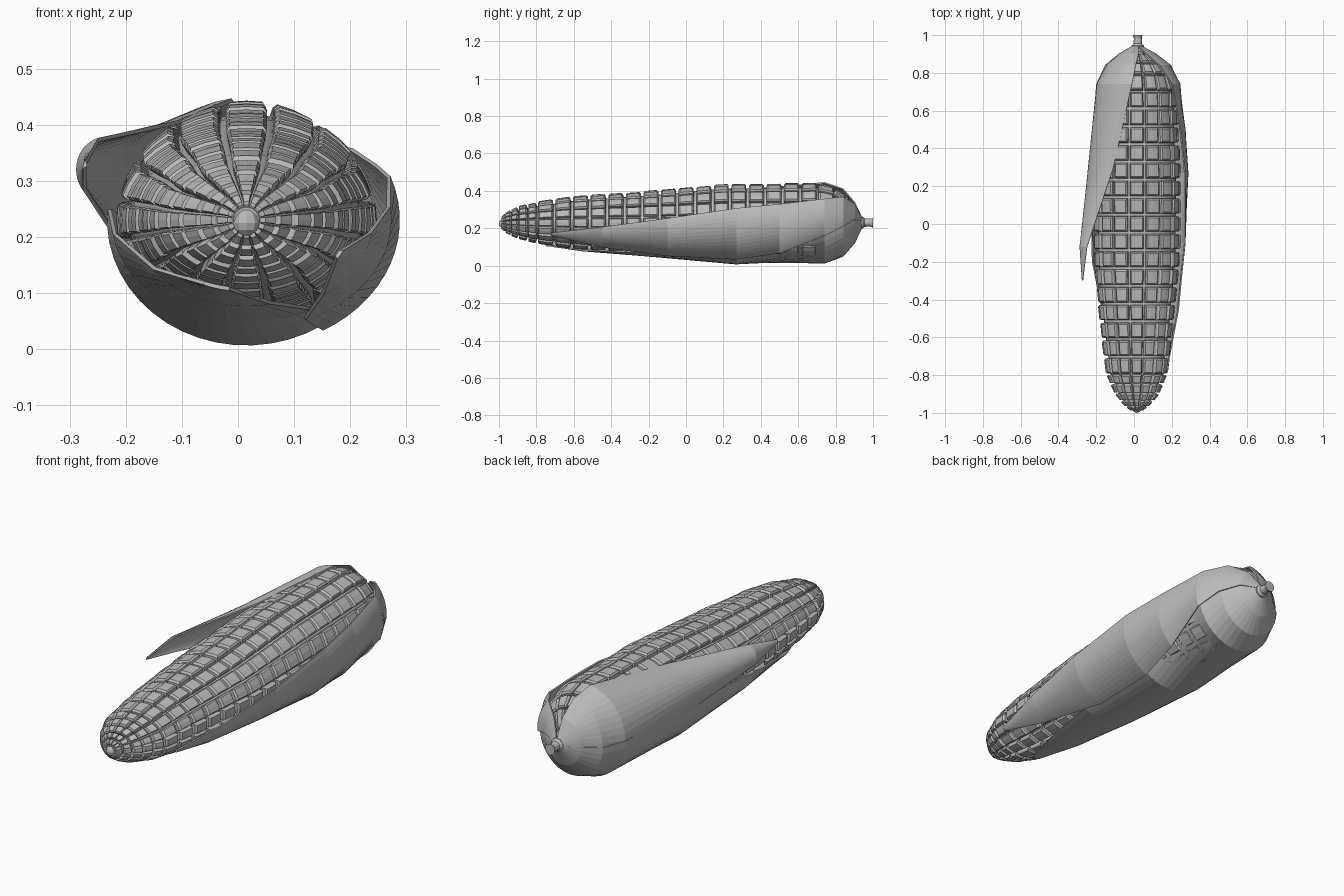
import bpy, bmesh, random
from math import sin, cos, radians, pi, hypot

random.seed(4)
cube = bpy.data.objects.get("Cube")
if cube:
    bpy.data.objects.remove(cube)

CX, CZ = 0.015, 0.23
ROWS = 16

grey = bpy.data.materials.new("plain grey")
grey.use_nodes = True
grey.diffuse_color = (0.5, 0.5, 0.5, 1)
grey.node_tree.nodes["Principled BSDF"].inputs["Base Color"].default_value = (0.5, 0.5, 0.5, 1)


def make_object(name, bm):
    bmesh.ops.recalc_face_normals(bm, faces=bm.faces)
    mesh = bpy.data.meshes.new(name)
    bm.to_mesh(mesh)
    bm.free()
    mesh.materials.append(grey)
    ob = bpy.data.objects.new(name, mesh)
    bpy.context.collection.objects.link(ob)
    return ob


def loft(bm, rings, closed):
    """Skin a list of equal-length point rings."""
    rows = [[bm.verts.new(p) for p in ring] for ring in rings]
    n = len(rows[0])
    for a, b in zip(rows, rows[1:]):
        for i in range(n if closed else n - 1):
            j = (i + 1) % n
            bm.faces.new((a[i], a[j], b[j], b[i]))
    return rows


# Outer cob profile: y, half width, half height
PROFILE = [(-0.99, 0.03, 0.03), (-0.96, 0.07, 0.06), (-0.91, 0.115, 0.085),
           (-0.8, 0.165, 0.113), (-0.6, 0.19, 0.143), (-0.2, 0.23, 0.172),
           (0.2, 0.235, 0.208), (0.7, 0.215, 0.215), (0.8, 0.18, 0.19),
           (0.87, 0.12, 0.14), (0.92, 0.03, 0.04)]


def radii(y):
    y = min(max(y, PROFILE[0][0]), PROFILE[-1][0])
    for a, b in zip(PROFILE, PROFILE[1:]):
        if y <= b[0]:
            t = (y - a[0]) / (b[0] - a[0])
            return a[1] + t * (b[1] - a[1]), a[2] + t * (b[2] - a[2])


def cob_point(y, ang, depth):
    """Point sunk below the cob surface along its normal."""
    rx, rz = radii(y)
    lo, hi = radii(y - 0.01), radii(y + 0.01)
    slope = (hi[0] - lo[0] + hi[1] - lo[1]) / 0.04
    k = 1 / hypot(1, slope)
    d = depth * min(1, rx / 0.09)
    return (CX + (rx - d * k) * cos(ang), y + d * k * slope, CZ + (rz - d * k) * sin(ang))


# Cob core
bm = bmesh.new()
core = loft(bm, [[cob_point(y, 2 * pi * i / 32, 0.026) for i in range(32)]
                 for y, _, _ in PROFILE], True)
bm.faces.new(core[0])
bm.faces.new(core[-1])
make_object("cob_core", bm)

# Kernels: bevelled curved blocks in straight rows
edges = [-0.99, -0.97, -0.94, -0.9, -0.85] + [-0.8 + i * 1.6 / 17 for i in range(18)] + [0.86, 0.91]
bm = bmesh.new()
for y0, y1 in zip(edges, edges[1:]):
    for r in range(ROWS):
        mid, half = (y0 + y1) / 2, (y1 - y0) / 2
        ang = pi / 2 + 2 * pi * r / ROWS
        lift = random.uniform(0, 0.005)
        rings = []
        for scale, depth in ((0.86, 0.03), (0.84, 0.008), (0.68, 0)):
            da, dy = scale * pi / ROWS, scale * half
            rings.append([cob_point(mid + sy * dy, ang + sa * da, depth + lift)
                          for sa, sy in ((-1, -1), (0, -1), (1, -1), (1, 1), (0, 1), (-1, 1))])
        top = loft(bm, rings, True)[-1]
        bm.faces.new((top[0], top[1], top[4], top[5]))
        bm.faces.new((top[1], top[2], top[3], top[4]))
make_object("kernels", bm)

# Tip knob
bm = bmesh.new()
bmesh.ops.create_uvsphere(bm, u_segments=10, v_segments=6, radius=0.026)
bmesh.ops.translate(bm, verts=bm.verts, vec=(CX, -0.974, CZ - 0.005))
make_object("tip_knob", bm)


def husk(name, stations, segments=14):
    """Leaf from stations: y, centre x, centre z, half width, half height, start and end angle."""
    bm = bmesh.new()
    rings = []
    for y, cx, cz, rx, rz, a0, a1 in stations:
        angs = [radians(a0 + (a1 - a0) * i / segments) for i in range(segments + 1)]
        rings.append([(cx + rx * cos(a), y, cz + rz * sin(a)) for a in angs])
    loft(bm, rings, False)
    ob = make_object(name, bm)
    mod = ob.modifiers.new("thickness", "SOLIDIFY")
    mod.thickness = 0.007
    mod.offset = 0


# Husk leaves
husk("left_husk_side", [
    (0.94, CX, CZ, 0.025, 0.025, 70, 200),
    (0.9, CX, CZ, 0.09, 0.11, 85, 205),
    (0.84, CX, CZ, 0.16, 0.18, 92, 210),
    (0.74, CX, CZ, 0.21, 0.215, 97, 212),
    (0.3, -0.09, 0.27, 0.15, 0.135, 97, 205),
    (-0.12, -0.235, 0.32, 0.05, 0.055, 105, 220),
    (-0.3, -0.235, 0.32, 0.038, 0.04, 160, 175)])
husk("right_husk_side", [
    (0.94, CX, CZ, 0.026, 0.026, 70, 20),
    (0.9, CX, CZ, 0.1, 0.115, 60, 8),
    (0.84, CX, CZ, 0.178, 0.185, 48, -6),
    (0.74, CX, CZ, 0.228, 0.22, 35, -18),
    (0.5, CX, CZ, 0.255, 0.224, 26, -46),
    (0.27, CX, CZ, 0.27, 0.224, 20, -60),
    (-0.1, CX, CZ, 0.255, 0.192, 7, -66),
    (-0.45, CX, CZ, 0.222, 0.164, -8, -52),
    (-0.72, CX, CZ, 0.185, 0.133, -24, -30)])
husk("bottom_husk", [
    (0.94, CX, CZ, 0.024, 0.024, 40, -180),
    (0.9, CX, CZ, 0.092, 0.108, 18, -180),
    (0.84, CX, CZ, 0.165, 0.178, 5, -178),
    (0.74, CX, CZ, 0.212, 0.216, -8, -180),
    (0.27, CX, CZ, 0.245, 0.22, -50, -185),
    (-0.2, CX, CZ, 0.237, 0.178, -62, -172),
    (-0.55, CX, CZ, 0.2, 0.15, -78, -145),
    (-0.75, CX, CZ, 0.178, 0.124, -100, -115)], 18)

# Stem with a flared collar
bm = bmesh.new()
stem = loft(bm, [[(0.02 + r * cos(2 * pi * i / 12), y, CZ + r * sin(2 * pi * i / 12)) for i in range(12)]
                 for y, r in ((0.9, 0.03), (0.945, 0.032), (0.955, 0.022), (0.985, 0.021), (1, 0.026))], True)
bm.faces.new(stem[0])
bm.faces.new(stem[-1])
make_object("stem", bm)
